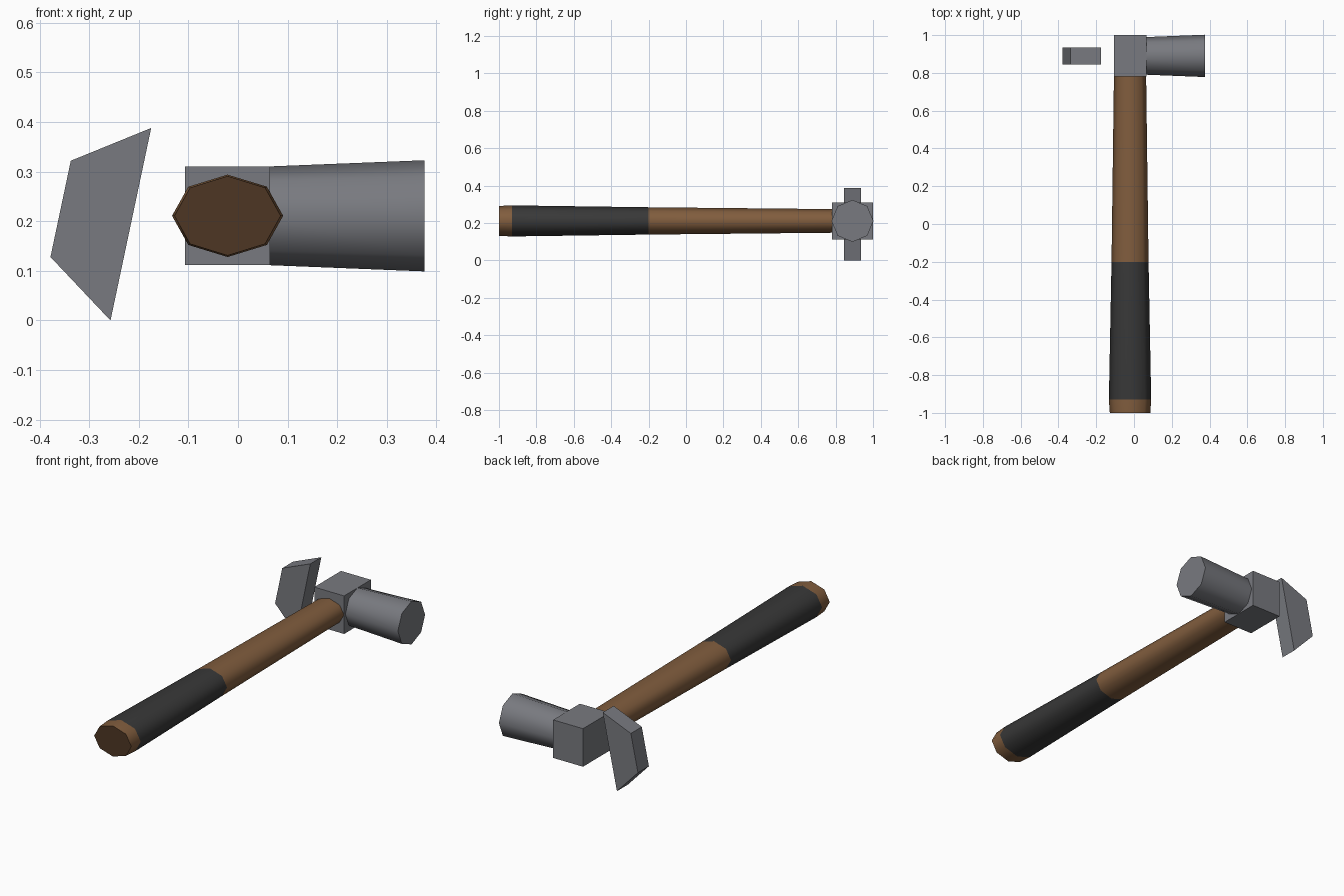
import bpy, bmesh, math
from mathutils import Vector

if "Cube" in bpy.data.objects:
    bpy.data.objects.remove(bpy.data.objects["Cube"])


def material(name, rgb):
    m = bpy.data.materials.new(name)
    m.diffuse_color = (*rgb, 1)
    m.use_nodes = True
    m.node_tree.nodes["Principled BSDF"].inputs["Base Color"].default_value = m.diffuse_color
    return m


METAL = material("grey metal", (0.19, 0.195, 0.215))
WOOD = material("brown wood", (0.22, 0.11, 0.048))
END_WOOD = material("dark end wood", (0.076, 0.037, 0.017))
RUBBER = material("black rubber", (0.04, 0.04, 0.04))


def finish(bm, name, mats):
    bmesh.ops.recalc_face_normals(bm, faces=bm.faces)
    me = bpy.data.meshes.new(name)
    bm.to_mesh(me)
    bm.free()
    for m in mats:
        me.materials.append(m)
    ob = bpy.data.objects.new(name, me)
    bpy.context.collection.objects.link(ob)
    return ob


def loft(name, stations, axis, mats, side_slots, cap_slots):
    """Eight-sided tapered bar; stations are (centre, horizontal radius, vertical radius)."""
    bm = bmesh.new()
    rings = []
    for c, rh, rv in stations:
        ring = []
        for i in range(8):
            a = i * math.pi / 4
            ring.append(bm.verts.new(Vector(c) + axis * (rh * math.cos(a))
                                     + Vector((0, 0, rv * math.sin(a)))))
        rings.append(ring)
    for a, b, slot in zip(rings, rings[1:], side_slots):
        for i in range(8):
            j = (i + 1) % 8
            f = bm.faces.new((a[i], a[j], b[j], b[i]))
            f.material_index = slot
            f.smooth = True
    for ring, slot in zip((rings[0], rings[-1]), cap_slots):
        bm.faces.new(ring).material_index = slot
    # Keep the caps crisp
    for e in bm.edges:
        if any(len(f.verts) == 8 for f in e.link_faces):
            e.smooth = False
    return finish(bm, name, mats)


def prism(name, outline, y0, y1, mat):
    """Extrude an (x, z) outline along y."""
    bm = bmesh.new()
    front = [bm.verts.new((x, y0, z)) for x, z in outline]
    back = [bm.verts.new((x, y1, z)) for x, z in outline]
    bm.faces.new(front)
    bm.faces.new(back)
    n = len(outline)
    for i in range(n):
        j = (i + 1) % n
        bm.faces.new((front[i], front[j], back[j], back[i]))
    return finish(bm, name, [mat])


# Handle: butt, rubber grip and bare shaft
HX, HZ = -0.021, 0.211
loft("handle",
     [((HX, -1.0, HZ), 0.107, 0.08), ((HX, -0.93, HZ), 0.112, 0.083),
      ((HX, -0.20, HZ), 0.098, 0.073), ((HX, 0.80, HZ), 0.085, 0.063)],
     Vector((1, 0, 0)), [WOOD, RUBBER, END_WOOD], (0, 1, 0), (2, 0))

# Head block
prism("head_block", [(-0.107, 0.112), (0.065, 0.112), (0.065, 0.31), (-0.107, 0.31)],
      0.78, 1.0, METAL)

# Flared striking face
loft("striking_face",
     [((0.05, 0.89, HZ), 0.099, 0.099), ((0.376, 0.89, HZ), 0.112, 0.112)],
     Vector((0, 1, 0)), [METAL], (0,), (0, 0))

# Detached wedge claw
prism("claw", [(-0.175, 0.388), (-0.337, 0.322), (-0.378, 0.128), (-0.257, 0.0)],
      0.845, 0.935, METAL)
